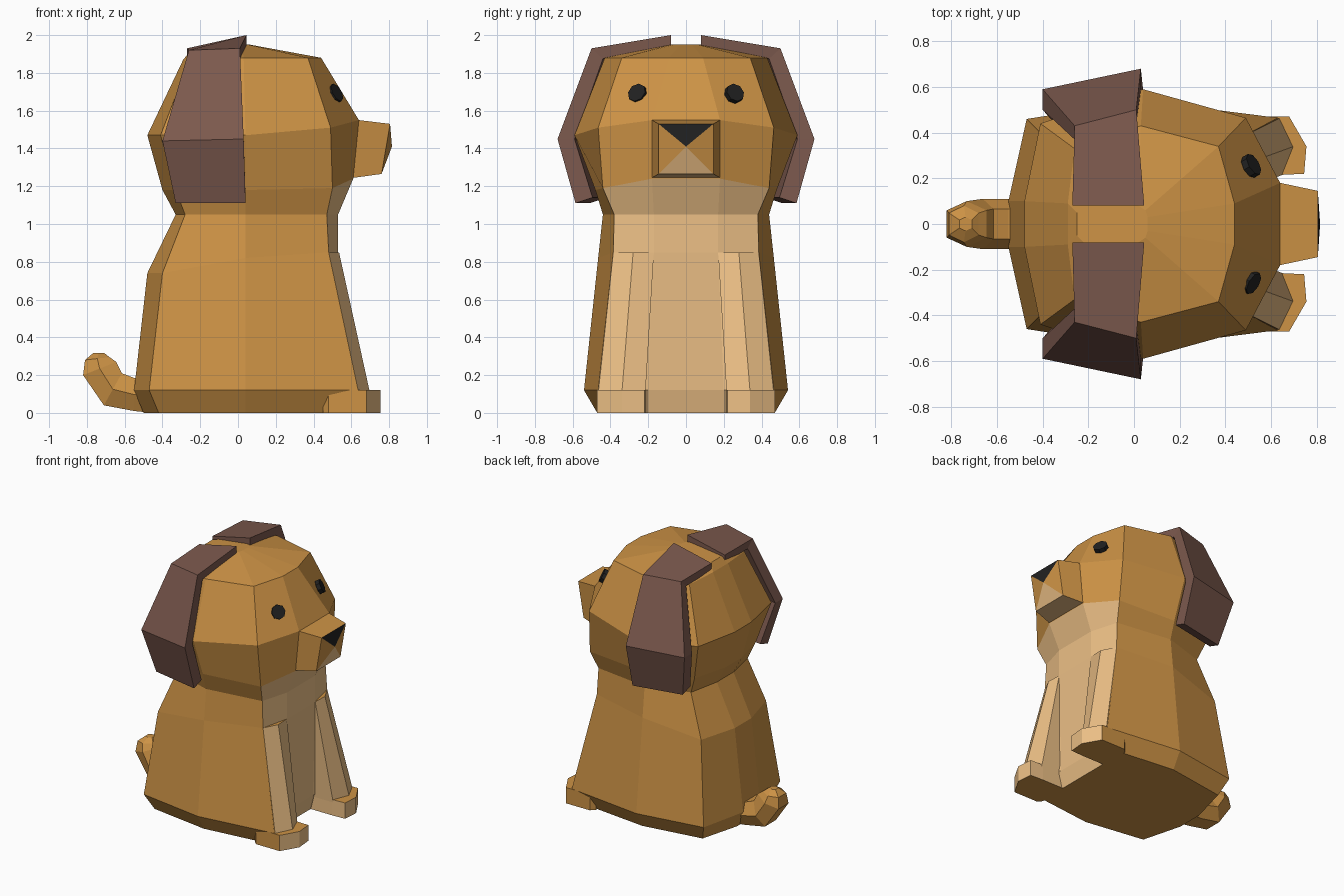
import bpy
from mathutils import Vector

if "Cube" in bpy.data.objects:
    bpy.data.objects.remove(bpy.data.objects["Cube"])


def material(name, color):
    m = bpy.data.materials.new(name)
    m.diffuse_color = (*color, 1)
    m.use_nodes = True
    m.node_tree.nodes["Principled BSDF"].inputs["Base Color"].default_value = m.diffuse_color
    return m


MATS = [material("brown_fur", (0.61, 0.29, 0.06)),
        material("light_fur", (0.85, 0.53, 0.24)),
        material("dark_fur", (0.2, 0.1, 0.075)),
        material("black", (0.015, 0.015, 0.015))]
BROWN, LIGHT, DARK, BLACK = range(4)


def make(name, verts, faces, colors):
    import bmesh
    me = bpy.data.meshes.new(name)
    me.from_pydata([tuple(v) for v in verts], [], faces)
    for m in MATS:
        me.materials.append(m)
    for p, c in zip(me.polygons, colors):
        p.material_index = c
    bm = bmesh.new()
    bm.from_mesh(me)
    bmesh.ops.recalc_face_normals(bm, faces=bm.faces)
    bm.to_mesh(me)
    bm.free()
    ob = bpy.data.objects.new(name, me)
    bpy.context.collection.objects.link(ob)
    return ob


def loft(name, rings, color, caps=(True, True)):
    """Skin closed rings; color(level, side) picks the material."""
    n = len(rings[0])
    verts = [v for r in rings for v in r]
    faces, cols = [], []
    for k in range(len(rings) - 1):
        for i in range(n):
            j = (i + 1) % n
            faces.append((k * n + i, k * n + j, k * n + n + j, k * n + n + i))
            cols.append(color(k, i))
    if caps[0]:
        faces.append(tuple(range(n)))
        cols.append(color(0, 0))
    if caps[1]:
        faces.append(tuple(range(len(verts) - n, len(verts))))
        cols.append(color(len(rings) - 2, 0))
    return make(name, verts, faces, cols)


def full(half):
    return half + [(x, -y, z) for x, y, z in reversed(half)]


# Half rings: back, back corner, side, front corner, front
neck = [(-.33, .1, 1.05), (-.28, .34, 1.05), (.04, .44, 1.05), (.47, .38, 1.05), (.53, .17, 1.05)]
body_rings = [
    [(-.50, .1, 0), (-.42, .40, 0), (.04, .47, 0), (.48, .42, 0), (.46, .2, 0)],
    [(-.55, .1, .12), (-.47, .46, .12), (.04, .54, .12), (.63, .465, .12), (.49, .2, .12)],
    [(-.48, .1, .74), (-.40, .39, .74), (.04, .465, .82), (.48, .385, .85), (.53, .17, .85)],
    neck]
head_rings = [
    neck,
    [(-.40, .1, 1.18), (-.33, .37, 1.18), (.04, .48, 1.18), (.50, .44, 1.19), (.61, .18, 1.24)],
    [(-.48, .1, 1.47), (-.41, .44, 1.47), (.04, .59, 1.47), (.49, .465, 1.51), (.64, .18, 1.55)],
    [(-.29, .09, 1.87), (-.26, .33, 1.86), (.03, .43, 1.88), (.37, .34, 1.88), (.44, .09, 1.88)],
    [(-.25, .05, 1.92), (-.22, .08, 1.92), (.02, .08, 1.95), (.05, .06, 1.95), (.06, .03, 1.95)]]

loft("body", [full(r) for r in body_rings],
     lambda k, i: LIGHT if i in (3, 4, 5) else BROWN, (True, False))
loft("head", [full(r) for r in head_rings],
     lambda k, i: LIGHT if k == 0 and i in (3, 4, 5) else BROWN, (False, True))

# Snout with a pyramid front: nose on top, light chin below
sv = [(.5, .18, 1.55), (.5, -.18, 1.55), (.5, -.18, 1.245), (.5, .18, 1.245),
      (.64, .18, 1.55), (.64, -.18, 1.55), (.615, -.18, 1.245), (.615, .18, 1.245),
      (.805, .145, 1.53), (.805, -.145, 1.53), (.76, -.145, 1.265), (.76, .145, 1.265),
      (.815, 0, 1.41)]
sf, sc = [(0, 1, 2, 3)], [BROWN]
for i in range(4):
    j = (i + 1) % 4
    side = LIGHT if i == 2 else BROWN
    sf += [(i, j, j + 4, i + 4), (i + 4, j + 4, j + 8, i + 8), (i + 8, j + 8, 12)]
    sc += [side, side, BLACK if i == 0 else side]
make("snout", sv, sf, sc)

# Tail: hexagonal sections between a lower and an upper point
tail = []
for lo, hi, w in [((-.45, 0), (-.45, .19), .12), ((-.55, .01), (-.55, .185), .11),
                  ((-.71, .04), (-.615, .21), .11), ((-.82, .20), (-.645, .27), .1),
                  ((-.81, .28), (-.68, .295), .08), ((-.765, .318), (-.71, .318), .03)]:
    def at(t, y):
        return (lo[0] + (hi[0] - lo[0]) * t, y, lo[1] + (hi[1] - lo[1]) * t)
    tail.append([at(0, -w * .6), at(0, w * .6), at(.5, w), at(1, w * .6), at(1, -w * .6), at(.5, -w)])
loft("tail", tail, lambda k, i: BROWN)

leg_low = [(.45, .46), (.64, .465), (.70, .34), (.65, .215), (.45, .215)]
leg_top = [(.40, .38), (.48, .385), (.535, .28), (.53, .17), (.40, .17)]
paw = [(.45, .44), (.48, .47), (.68, .47), (.755, .34), (.745, .22), (.64, .215), (.45, .215)]
ear_front = [(.045, .08, 2.0), (.01, .50, 1.93), (.03, .68, 1.45), (.04, .585, 1.11)]
ear_back = [(-.27, .08, 1.93), (-.26, .43, 1.92), (-.40, .59, 1.44), (-.33, .51, 1.11)]

for s, tag in ((1, "left"), (-1, "right")):
    # Front leg and paw
    loft("front_leg_" + tag,
         [[(x, y * s, .1) for x, y in leg_low], [(x, y * s, .85) for x, y in leg_top]],
         lambda k, i: BROWN if i == 0 else LIGHT)
    loft("paw_" + tag, [[(x, y * s, z) for x, y in paw] for z in (0, .12)],
         lambda k, i: BROWN if i < 2 else LIGHT)

    # Ear: bent panel thickened inwards
    ev = [Vector((x, y * s, z)) for x, y, z in ear_front + ear_back]
    inner = []
    for i, v in enumerate(ev):
        n = Vector([(0, 0, -.055), (0, -.06 * s, -.055), (0, -.09 * s, 0), (0, -.09 * s, .03)][i % 4])
        inner.append(v + n)
    rings = [[ev[i], ev[i + 4], inner[i + 4], inner[i]] for i in range(4)]
    loft("ear_" + tag, rings, lambda k, i: DARK)

    # Eye: flat octagonal disc on the slanted face
    normal = Vector((.76, .44 * s, .43)).normalized()
    bpy.ops.mesh.primitive_cylinder_add(vertices=8, radius=.052, depth=.03,
                                        location=(.513, .255 * s, 1.69),
                                        rotation=normal.to_track_quat('Z', 'Y').to_euler())
    eye = bpy.context.object
    eye.name = "eye_" + tag
    eye.data.materials.append(MATS[BLACK])
